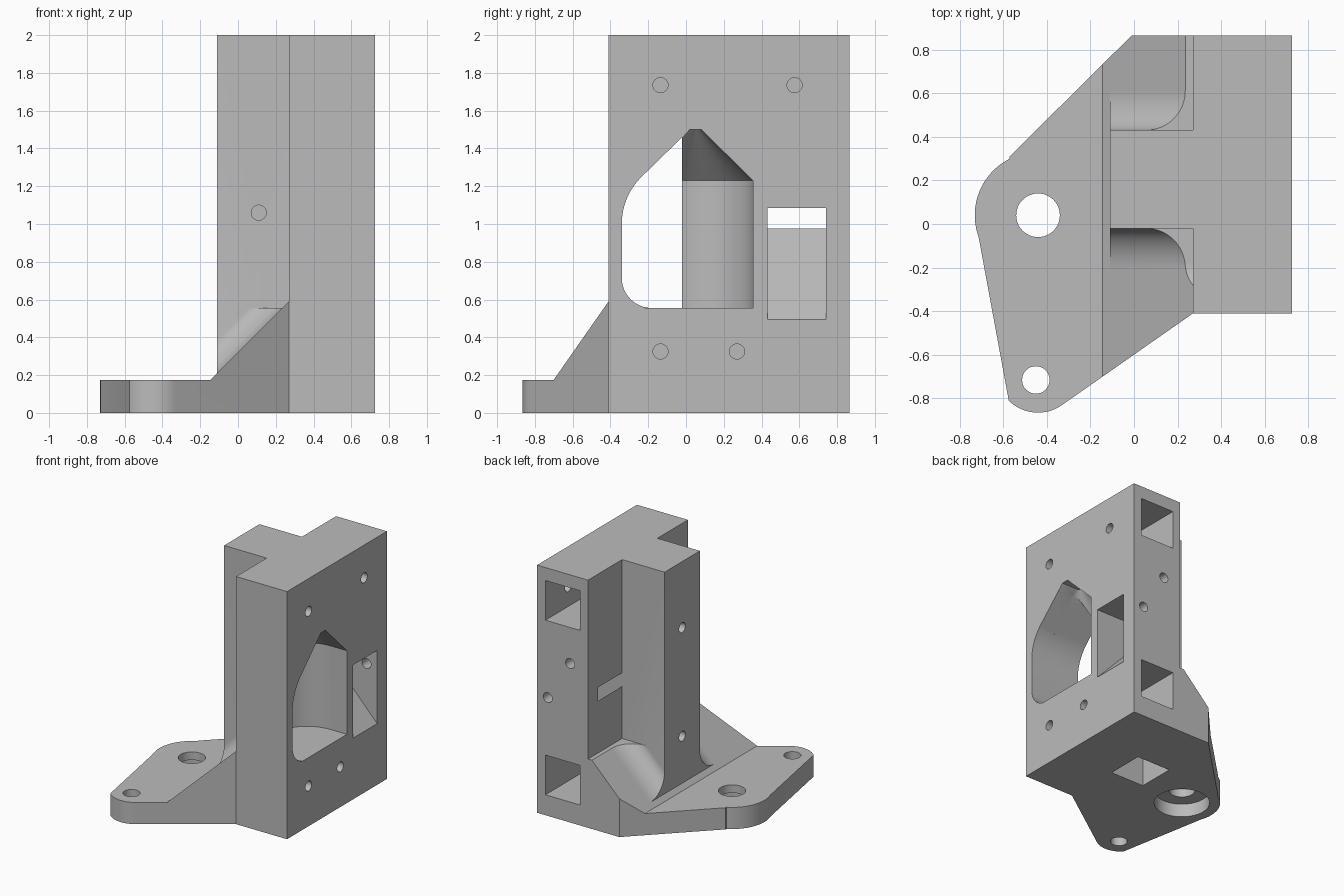
import bpy, bmesh, math
from mathutils import Vector

if "Cube" in bpy.data.objects:
    bpy.data.objects.remove(bpy.data.objects["Cube"], do_unlink=True)

grey = bpy.data.materials.new("light_grey")
grey.use_nodes = True
grey.diffuse_color = (0.5, 0.5, 0.5, 1)
grey.node_tree.nodes["Principled BSDF"].inputs["Base Color"].default_value = (0.5, 0.5, 0.5, 1)


def arc(cx, cy, r, start, end, n=16):
    """Points on an arc, angles in degrees."""
    angles = [math.radians(start + (end - start) * i / n) for i in range(n + 1)]
    return [(cx + r * math.cos(a), cy + r * math.sin(a)) for a in angles]


def finish(name, bm):
    bmesh.ops.recalc_face_normals(bm, faces=bm.faces)
    mesh = bpy.data.meshes.new(name)
    bm.to_mesh(mesh)
    bm.free()
    mesh.materials.append(grey)
    ob = bpy.data.objects.new(name, mesh)
    bpy.context.collection.objects.link(ob)
    return ob


def prism(name, points, axis, a, b, rise=0):
    """Extrude a profile along an axis from a to b, climbing by rise."""
    place = {"x": lambda p, t: (t, p[0], p[1]),
             "y": lambda p, t: (p[0], t, p[1]),
             "z": lambda p, t: (p[0], p[1], t)}[axis]
    bm = bmesh.new()
    face = bm.faces.new([bm.verts.new(place(p, a)) for p in points])
    out = bmesh.ops.extrude_face_region(bm, geom=[face])
    move = Vector(place((0, 0), b - a)) + Vector((0, 0, rise))
    bmesh.ops.translate(bm, vec=move, verts=[v for v in out["geom"] if isinstance(v, bmesh.types.BMVert)])
    return finish(name, bm)


def box(name, x0, x1, y0, y1, z0, z1):
    return prism(name, [(x0, y0), (x1, y0), (x1, y1), (x0, y1)], "z", z0, z1)


def rod(name, axis, u, v, r, a, b, n=32):
    return prism(name, arc(u, v, r, 0, 360, n)[:-1], axis, a, b)


def combine(target, other, operation):
    mod = target.modifiers.new("combine", "BOOLEAN")
    mod.operation, mod.solver, mod.object = operation, "EXACT", other
    bpy.context.view_layer.objects.active = target
    bpy.ops.object.modifier_apply(modifier=mod.name)
    bpy.data.objects.remove(other, do_unlink=True)


def add(other):
    combine(bracket, other, "UNION")


def cut(other):
    combine(bracket, other, "DIFFERENCE")


# Foot: rounded outline, cut down to a flat flange and a sloping ramp
outline = [(0.4, -0.41), (0.27, -0.41)]
outline += arc(-0.44, -0.675, 0.19, -55, -135)
outline += arc(-0.44, 0.04, 0.29, 200, 117, 28)
outline += [(-0.57, 0.31), (-0.01, 0.865), (0.4, 0.865)]
bracket = prism("bracket", outline, "z", 0, 0.59)
cut(prism("ramp_cutter", [(-2, 0.175), (-0.145, 0.175), (0.27, 0.59), (0.27, 1), (-2, 1)], "y", -2, 2))

# Concave fillets climbing the ramp on both sides of the rib
fillet = [(0.18, -0.03), (0.405, -0.03)] + arc(0.405, 0.18, 0.18, 270, 180) + [(0.18, 0.18)]
for side in (1, -1):
    points = [(0.205 + side * y, z + 0.21) for y, z in fillet]
    add(prism("fillet", points, "x", -0.11, 0.29, rise=0.4))
cut(box("ramp_top_cutter", -0.3, 0.5, 0.3, 1, 0.555, 2))

# Upright plate, with the open half of the window beside the rib
add(box("plate", 0.27, 0.725, -0.41, 0.865, 0, 2))
window = [(-0.02, 0.555)] + arc(-0.18, 0.715, 0.16, 270, 180)
window += arc(0.01, 1.0, 0.35, 180, 135) + [(-0.02, 1.46)]
cut(prism("window_cutter", window, "x", -0.3, 0.9))

# Rib behind the plate
add(box("rib", -0.11, 0.3, -0.02, 0.43, 0, 2))

# Round chamber with a cone roof, opened out to the plate face
cut(rod("chamber_cutter", "z", 0.58, 0.05, 0.305, 0.555, 1.23, 64))
bm = bmesh.new()
bmesh.ops.create_cone(bm, cap_ends=True, segments=64, radius1=0.305, radius2=0.03, depth=0.27)
bmesh.ops.translate(bm, vec=(0.58, 0.05, 1.365), verts=bm.verts)
cut(finish("roof_cutter", bm))
mouth = [(-0.2, 0.555), (0.355, 0.555), (0.355, 1.23), (0.08, 1.5), (0.02, 1.5), (-0.2, 1.25)]
cut(prism("mouth_cutter", mouth, "x", 0.58, 0.9))

# Slanted cable passage through the plate
passage = [(0.8, 0.415), (0.2, 1.05), (0.2, 1.085), (0.8, 1.085)]
cut(prism("passage_cutter", passage, "y", 0.432, 0.74))

# Square sockets: two across the plate, one up the rib
for z in (1.735, 0.325):
    cut(box("socket_cutter", 0.34, 0.65, -0.34, 1, z - 0.16, z + 0.16))
cut(box("rib_socket_cutter", -0.045, 0.262, 0.05, 0.36, -0.1, 1.9))

# Screw holes in the plate face, rib and plate end
for y, z in ((-0.135, 1.735), (0.575, 1.735), (-0.135, 0.325), (0.27, 0.325)):
    cut(rod("screw_cutter", "x", y, z, 0.04, 0.6, 0.8))
for z in (1.466, 0.59):
    cut(rod("rib_screw_cutter", "x", 0.205, z, 0.04, -0.2, 0))
cut(rod("rib_side_cutter", "y", 0.11, 1.06, 0.04, -0.1, 0.1))
cut(rod("upper_end_cutter", "y", 0.43, 1.284, 0.04, 0.45, 1))
cut(rod("lower_end_cutter", "y", 0.63, 0.955, 0.04, 0.7, 1))

# Mounting holes in the flange, the larger one counterbored below
cut(rod("mount_cutter", "z", -0.44, 0.04, 0.1, -0.1, 0.3, 48))
cut(rod("counterbore_cutter", "z", -0.44, 0.04, 0.21, -0.1, 0.11, 48))
cut(rod("small_mount_cutter", "z", -0.45, -0.715, 0.063, -0.1, 0.3))

bpy.ops.object.select_all(action="DESELECT")
bracket.select_set(True)
bpy.context.view_layer.objects.active = bracket
bpy.ops.object.shade_smooth_by_angle(angle=math.radians(25))
